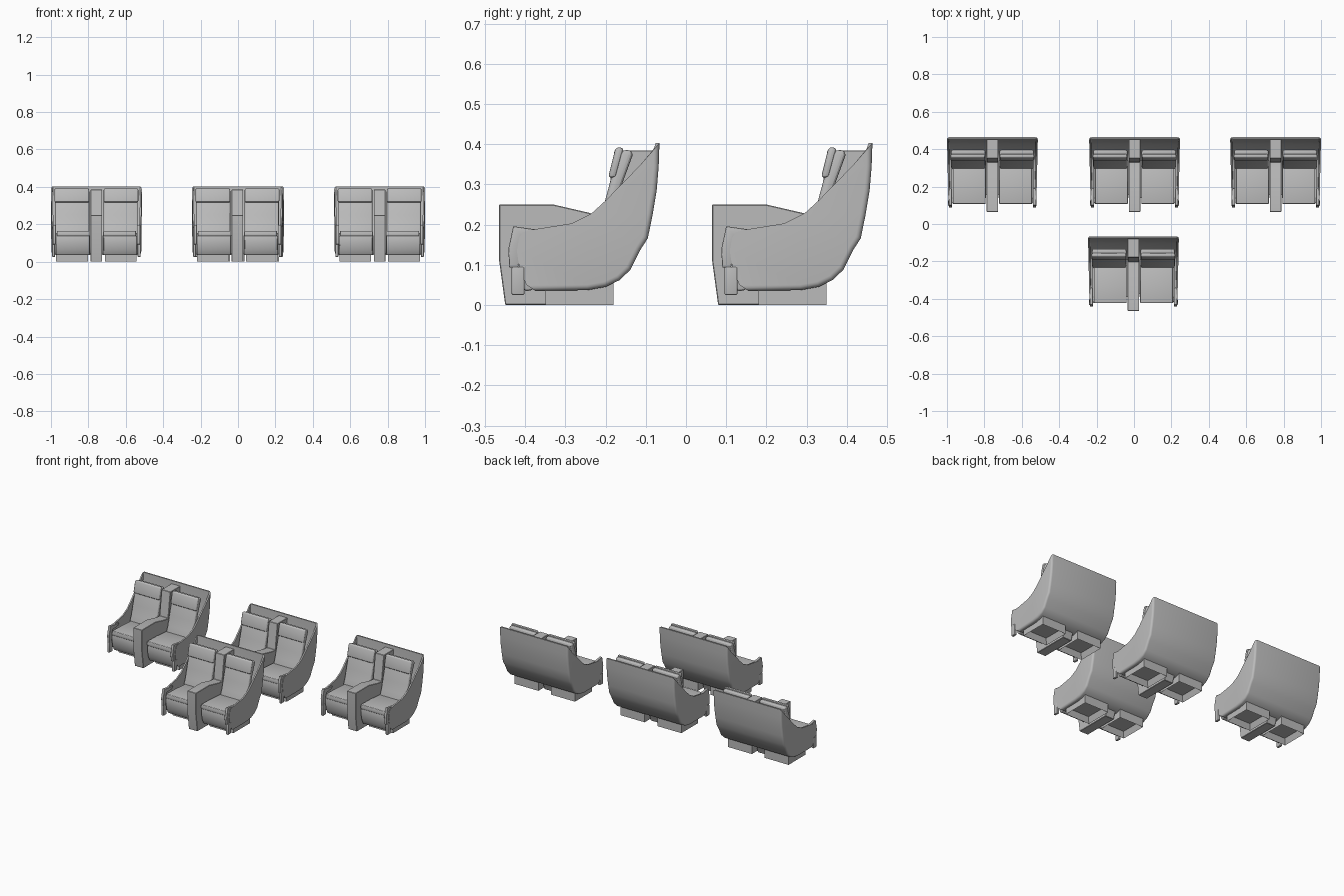
import bpy
import bmesh
from math import radians

if "Cube" in bpy.data.objects:
    bpy.data.objects.remove(bpy.data.objects["Cube"], do_unlink=True)

# One plain grey for everything
grey = bpy.data.materials.new("seat grey")
grey.use_nodes = True
tone = (0.5, 0.5, 0.5, 1)
grey.diffuse_color = tone
grey.node_tree.nodes["Principled BSDF"].inputs["Base Color"].default_value = tone

parts = []


def finish(name, bm, thickness=0, angle=25):
    """Turn a bmesh into a shaded object and remember it as a part."""
    mesh = bpy.data.meshes.new(name)
    bm.to_mesh(mesh)
    bm.free()
    mesh.materials.append(grey)
    obj = bpy.data.objects.new(name, mesh)
    bpy.context.collection.objects.link(obj)
    bpy.ops.object.select_all(action="DESELECT")
    obj.select_set(True)
    bpy.context.view_layer.objects.active = obj
    if thickness:
        wall = obj.modifiers.new("wall", "SOLIDIFY")
        wall.thickness = thickness
        wall.offset = -1
        bpy.ops.object.modifier_apply(modifier=wall.name)
    bpy.ops.object.shade_smooth_by_angle(angle=radians(angle))
    parts.append(obj)
    return obj


def prism(name, profile, x0, x1, bevel=0.0, segments=3, hollow=False):
    """Extrude a (y, z) profile along x and round its sharp edges."""
    bm = bmesh.new()
    ends = [[bm.verts.new((x, y, z)) for y, z in profile] for x in (x0, x1)]
    bm.faces.new(ends[0])
    bm.faces.new(ends[1])
    for i in range(len(profile)):
        j = (i + 1) % len(profile)
        bm.faces.new((ends[0][i], ends[0][j], ends[1][j], ends[1][i]))
    bmesh.ops.recalc_face_normals(bm, faces=bm.faces)
    if hollow:
        bm.normal_update()
        under = min(bm.faces, key=lambda f: f.calc_center_median().z)
        bmesh.ops.inset_region(bm, faces=[under], thickness=0.02)
        bmesh.ops.translate(bm, verts=under.verts, vec=(0, 0, 0.035))
    if bevel:
        sharp = [e for e in bm.edges if e.calc_face_angle(0) > radians(30)]
        bmesh.ops.bevel(bm, geom=sharp, offset=bevel, segments=segments,
                        profile=0.5, affect="EDGES", clamp_overlap=True)
    return finish(name, bm)


def pair(name, profile, x0, x1, **options):
    """The same prism on the left (+x) and right (-x)."""
    prism("left_" + name, profile, x0, x1, **options)
    prism("right_" + name, profile, -x1, -x0, **options)


def outer_shell():
    """Thin wrap-around shell: two side panels joined by a curved back."""
    back = [(-0.066, 0.403), (-0.068, 0.345), (-0.073, 0.285), (-0.083, 0.225),
            (-0.095, 0.166), (-0.113, 0.138), (-0.138, 0.088), (-0.165, 0.062),
            (-0.2, 0.045), (-0.245, 0.037), (-0.375, 0.035)]
    rim = [(-0.397, 0.05), (-0.414, 0.087), (-0.421, 0.135), (-0.415, 0.168),
           (-0.405, 0.181), (-0.385, 0.187), (-0.285, 0.203), (-0.235, 0.228),
           (-0.2, 0.26), (-0.115, 0.347)]
    bm = bmesh.new()
    sides = []
    for s in (-1, 1):
        # the sides close in slightly towards the front
        loop = [bm.verts.new((s * (0.243 + 0.022 * (y + 0.066)), y, z))
                for y, z in back + rim]
        bm.faces.new(loop)
        sides.append(loop)
    right, left = sides
    for i in range(len(back) - 1):
        bm.faces.new((right[i], right[i + 1], left[i + 1], left[i]))
    bmesh.ops.recalc_face_normals(bm, faces=bm.faces)
    bm.normal_update()
    side = max(bm.faces, key=lambda f: f.calc_center_median().x)
    if side.normal.x < 0:
        bmesh.ops.reverse_faces(bm, faces=bm.faces)
    corners = [e for e in bm.edges if len(e.link_faces) == 2
               and e.verts[0].co.x * e.verts[1].co.x > 0]
    bmesh.ops.bevel(bm, geom=corners, offset=0.013, segments=4, profile=0.5,
                    affect="EDGES", clamp_overlap=True)
    finish("outer_shell", bm, thickness=0.009)


outer_shell()

# Centre console with the tall divider between the seat backs
prism("console", [(-0.45, 0), (-0.465, 0.11), (-0.465, 0.25), (-0.33, 0.25),
                  (-0.235, 0.228), (-0.2, 0.225), (-0.178, 0.385),
                  (-0.077, 0.385), (-0.085, 0.3), (-0.11, 0.17),
                  (-0.2, 0.06), (-0.22, 0)], -0.031, 0.031, bevel=0.002, segments=1)

# Hollow floor plinths
pair("plinth", [(-0.35, 0), (-0.18, 0), (-0.18, 0.055), (-0.35, 0.055)],
     0.045, 0.215, hollow=True)

# Seat body, leg rest and cushion
pair("seat_base", [(-0.39, 0.045), (-0.39, 0.14), (-0.19, 0.14), (-0.19, 0.065)],
     0.033, 0.22)
pair("leg_rest", [(-0.402, 0.034), (-0.415, 0.065), (-0.422, 0.1),
                  (-0.42, 0.142), (-0.385, 0.142), (-0.38, 0.037)],
     0.036, 0.216, bevel=0.007)
pair("seat_cushion", [(-0.424, 0.143), (-0.422, 0.165), (-0.33, 0.163),
                      (-0.22, 0.155), (-0.22, 0.135), (-0.42, 0.135)],
     0.036, 0.212, bevel=0.007)

# Reclined backrest and its pillow
pair("backrest", [(-0.238, 0.145), (-0.22, 0.19), (-0.204, 0.25), (-0.168, 0.384),
                  (-0.135, 0.386), (-0.133, 0.372), (-0.165, 0.285), (-0.18, 0.145)],
     0.038, 0.221, bevel=0.01)
pair("headrest_pillow", [(-0.194, 0.317), (-0.175, 0.393), (-0.154, 0.391),
                         (-0.174, 0.316)], 0.039, 0.224, bevel=0.009)

# Arm trim ahead of the shell, with the hanging end cap
pair("arm_trim", [(-0.44, 0.093), (-0.442, 0.14), (-0.43, 0.196), (-0.34, 0.183),
                  (-0.35, 0.17), (-0.405, 0.165), (-0.418, 0.093)],
     0.217, 0.233, bevel=0.002)
pair("arm_end_cap", [(-0.434, 0.025), (-0.434, 0.095), (-0.402, 0.095),
                     (-0.402, 0.025)], 0.221, 0.237, bevel=0.004)

# Repeat the double seat: one in front, three in the row behind
places = {"back_right": (-0.757, 0.53), "back_middle": (0.003, 0.53),
          "back_left": (0.757, 0.53)}
for place, (x, y) in places.items():
    for part in parts:
        twin = part.copy()
        twin.name = place + "_" + part.name
        twin.location = (x, y, 0)
        bpy.context.collection.objects.link(twin)
for part in parts:
    part.name = "front_" + part.name
    part.location.x = -0.003
